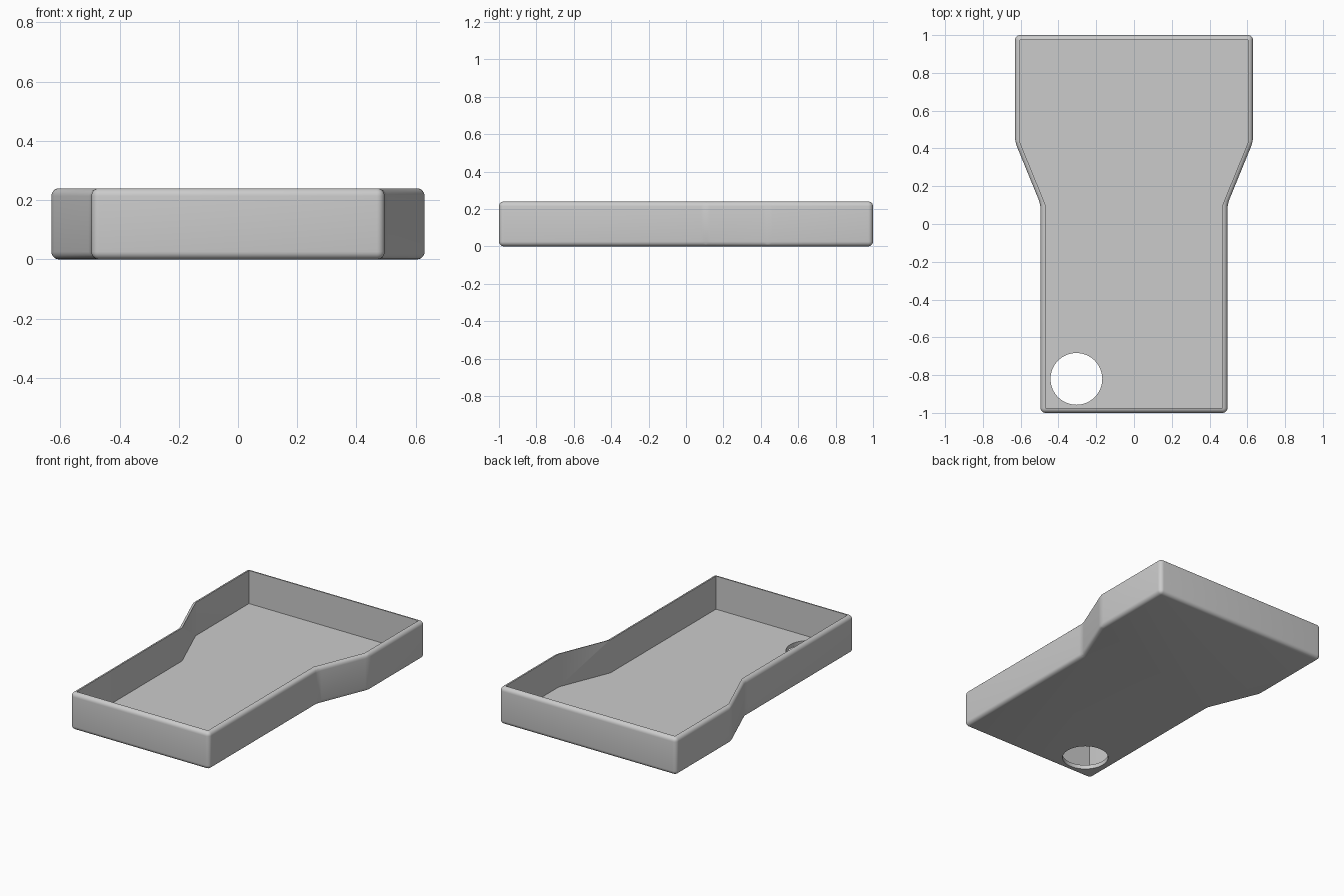
import bpy
import bmesh
import math

cube = bpy.data.objects.get("Cube")
if cube:
    bpy.data.objects.remove(cube, do_unlink=True)

HEIGHT, FLOOR, ROUND = 0.24, 0.027, 0.026

# Plain grey plastic
grey = bpy.data.materials.new("grey_plastic")
grey.use_nodes = True
colour = (0.6, 0.6, 0.6, 1)
grey.diffuse_color = colour
grey.node_tree.nodes["Principled BSDF"].inputs["Base Color"].default_value = colour


def prism(name, outline, z0, z1):
    """Extrude a flat outline upwards into a closed solid."""
    bm = bmesh.new()
    base = bm.faces.new([bm.verts.new((x, y, z0)) for x, y in outline])
    top = bmesh.ops.extrude_face_region(bm, geom=[base])["geom"]
    bmesh.ops.translate(bm, vec=(0, 0, z1 - z0),
                        verts=[v for v in top if isinstance(v, bmesh.types.BMVert)])
    bmesh.ops.recalc_face_normals(bm, faces=bm.faces)
    mesh = bpy.data.meshes.new(name)
    bm.to_mesh(mesh)
    bm.free()
    mesh.materials.append(grey)
    obj = bpy.data.objects.new(name, mesh)
    bpy.context.collection.objects.link(obj)
    return obj


def tray_outline(wide, narrow, front, back, y_wide, y_narrow):
    """Symmetric outline: wide back, tapering to a narrow front."""
    half = [(narrow, front), (narrow, y_narrow), (wide, y_wide), (wide, back)]
    return half + [(-x, y) for x, y in reversed(half)]


# Outer body with rounded edges
tray = prism("tray", tray_outline(0.63, 0.495, -1, 1, 0.435, 0.105), 0, HEIGHT)
bevel = tray.modifiers.new("rounded_edges", "BEVEL")
bevel.width = ROUND
bevel.segments = 6
bevel.limit_method = "ANGLE"
bevel.angle_limit = math.radians(15)

# Cavity and round cable hole
cavity = prism("cavity_cutter",
               tray_outline(0.603, 0.468, -0.973, 0.973, 0.43, 0.1), FLOOR, 0.4)
circle = [(-0.305 + 0.137 * math.cos(a), -0.82 + 0.137 * math.sin(a))
          for a in (math.tau * i / 64 for i in range(64))]
hole = prism("hole_cutter", circle, -0.1, 0.1)

for cutter in (cavity, hole):
    cutter.hide_render = True
    cut = tray.modifiers.new(cutter.name, "BOOLEAN")
    cut.operation = "DIFFERENCE"
    cut.solver = "EXACT"
    cut.object = cutter

# Apply the modifiers, then drop the cutters
bpy.ops.object.select_all(action="DESELECT")
tray.select_set(True)
bpy.context.view_layer.objects.active = tray
for name in [m.name for m in tray.modifiers]:
    bpy.ops.object.modifier_apply(modifier=name)
for cutter in (cavity, hole):
    bpy.data.objects.remove(cutter, do_unlink=True)
bpy.ops.object.shade_smooth_by_angle(angle=math.radians(25))
